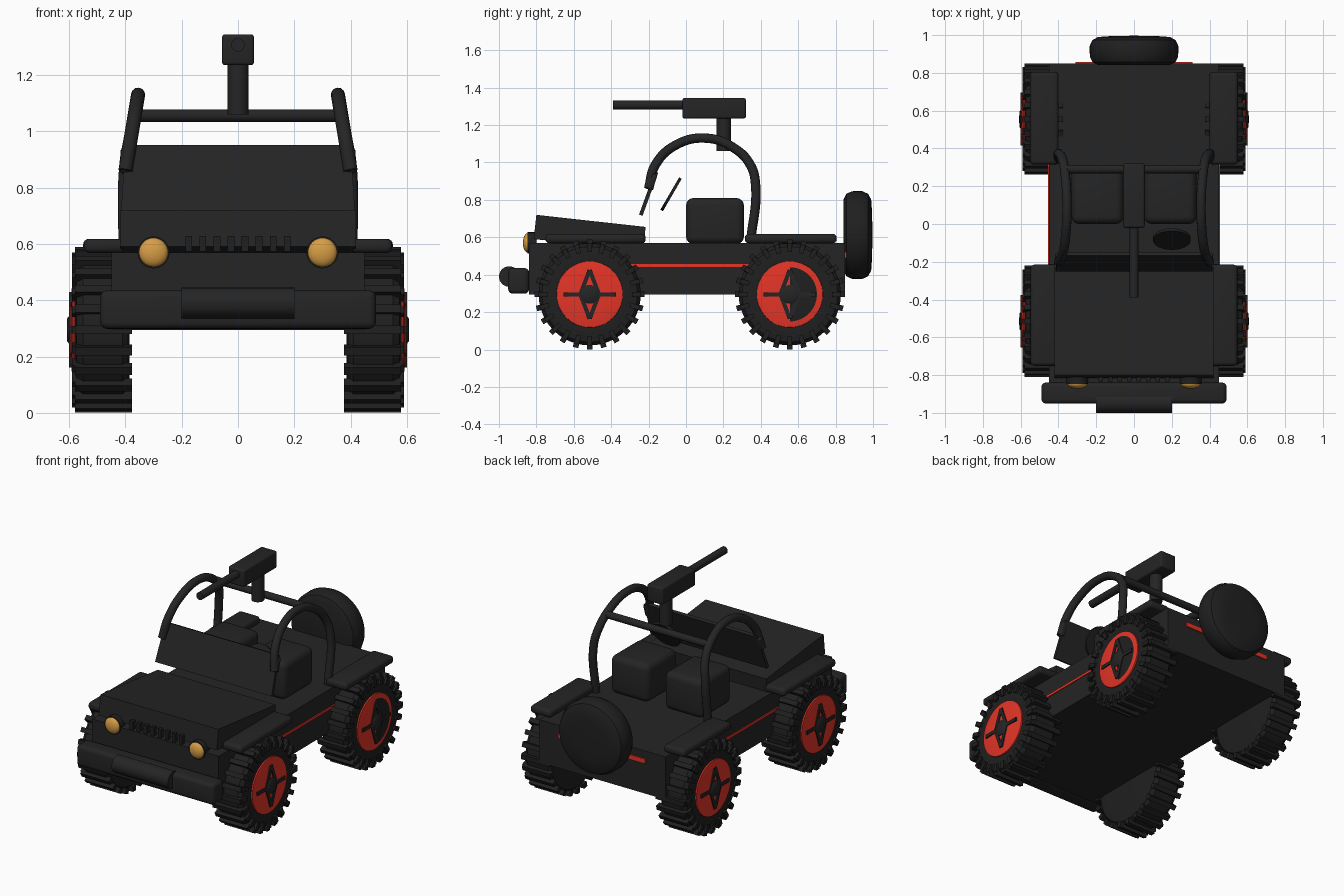
import bpy, bmesh, math
from mathutils import Vector, Matrix

cube = bpy.data.objects.get("Cube")
if cube:
    bpy.data.objects.remove(cube, do_unlink=True)


def material(name, rgb):
    m = bpy.data.materials.new(name)
    m.use_nodes = True
    m.diffuse_color = (*rgb, 1)
    m.node_tree.nodes["Principled BSDF"].inputs["Base Color"].default_value = (*rgb, 1)
    return m


PAINT = material("charcoal paint", (0.018, 0.018, 0.018))
RUBBER = material("black rubber", (0.014, 0.014, 0.014))
RED = material("bright red", (0.78, 0.035, 0.02))
AMBER = material("amber lens", (0.68, 0.34, 0.06))


def finish(name, bm, *mats):
    bmesh.ops.recalc_face_normals(bm, faces=bm.faces)
    me = bpy.data.meshes.new(name)
    bm.to_mesh(me)
    bm.free()
    me.shade_smooth()
    me.set_sharp_from_angle(angle=math.radians(35))
    for m in mats:
        me.materials.append(m)
    ob = bpy.data.objects.new(name, me)
    bpy.context.collection.objects.link(ob)
    return ob


def add_box(bm, loc, size, rot=Matrix()):
    mat = Matrix.Translation(loc) @ rot @ Matrix.Diagonal((*size, 1))
    bmesh.ops.create_cube(bm, size=1, matrix=mat)


def box(name, loc, size, mat=PAINT, bevel=0.0, tilt=0.0):
    """Box, optionally rounded, tilted about x in degrees."""
    bm = bmesh.new()
    add_box(bm, loc, size, Matrix.Rotation(math.radians(tilt), 4, "X"))
    if bevel:
        bmesh.ops.bevel(bm, geom=bm.edges[:], offset=bevel, segments=4,
                        profile=0.5, affect="EDGES")
    return finish(name, bm, mat)


def lathe(name, profile, center, axis, *mats, steps=48, rule=None):
    """Spin (radius, distance along axis) pairs around the axis."""
    bm = bmesh.new()
    vs = [bm.verts.new((r, 0, h)) for r, h in profile]
    es = [bm.edges.new(p) for p in zip(vs, vs[1:])]
    bmesh.ops.spin(bm, geom=vs + es, cent=(0, 0, 0), axis=(0, 0, 1),
                   angle=math.tau, steps=steps)
    bmesh.ops.remove_doubles(bm, verts=bm.verts, dist=1e-5)
    turn = Vector((0, 0, 1)).rotation_difference(Vector(axis)).to_matrix().to_4x4()
    bm.transform(Matrix.Translation(center) @ turn)
    if rule:
        for f in bm.faces:
            f.material_index = rule(f.calc_center_median() - Vector(center))
    return finish(name, bm, *mats)


def rod(name, a, b, r, mat=PAINT):
    a, b = Vector(a), Vector(b)
    h = (b - a).length
    return lathe(name, [(0, 0), (r, 0), (r, h), (0, h)], a, (b - a).normalized(),
                 mat, steps=24)


# Body, hood, windshield
box("body", (0, 0.005, 0.432), (0.9, 1.69, 0.275))
box("hood", (0, -0.515, 0.623), (0.84, 0.588, 0.13), tilt=-6.3)
shield = box("windshield", (0, -0.2, 0.833), (0.83, 0.02, 0.245), tilt=-20)
for v in shield.data.vertices:
    if v.co.z > 0.83:
        v.co.x *= 0.965

# Front bumper and winch
box("front_bumper", (0, -0.895, 0.367), (0.98, 0.112, 0.137), bevel=0.025)
rod("winch_drum", (-0.2, -0.945, 0.39), (0.2, -0.945, 0.39), 0.055)

# Grille
bm = bmesh.new()
for i in range(8):
    add_box(bm, (-0.175 + 0.05 * i, -0.822, 0.6), (0.024, 0.025, 0.055))
finish("grille_bars", bm, RUBBER)

# Stripe on the tail panel
box("rear_stripe", (0, 0.852, 0.505), (0.62, 0.012, 0.03), RED)


def make_wheel(end, side, y):
    """Tire, lugs, rim, spokes and hub of one wheel."""
    tag = f"{end}_{'left' if side > 0 else 'right'}"
    c, axis = (0, y, 0.295), (side, 0, 0)
    lathe(tag + "_tire", [(0, 0.385), (0.22, 0.385), (0.255, 0.39), (0.273, 0.41),
                          (0.273, 0.55), (0.255, 0.573), (0.21, 0.58), (0.18, 0.578),
                          (0, 0.57)], c, axis, RUBBER)
    bm = bmesh.new()
    for i in range(24):
        rot = Matrix.Rotation(math.tau * i / 24, 4, "X")
        at = Matrix.Translation(c) @ rot
        add_box(bm, at @ Vector((side * 0.478, 0, 0.277)), (0.203, 0.03, 0.034), rot)
        add_box(bm, at @ Vector((side * 0.577, 0, 0.25)), (0.026, 0.026, 0.05), rot)
    finish(tag + "_lugs", bm, RUBBER)

    # The rear left rim is partly blackened
    def rule(p):
        r = math.hypot(p.y, p.z)
        return int(end == "rear" and side > 0 and p.y > 0 and r < 0.145)
    lathe(tag + "_rim", [(0.178, 0.57), (0.176, 0.586), (0.145, 0.591), (0.1, 0.594),
                         (0.05, 0.596), (0, 0.596)], c, axis, RED, RUBBER, rule=rule)
    bm = bmesh.new()
    tips = [(0, 0.13), (0.05, 0), (0, -0.13), (-0.05, 0)]
    bars = list(zip(tips, tips[1:] + tips[:1])) + [((-0.14, 0), (0.14, 0))]
    for (ay, az), (by, bz) in bars:
        ang = math.atan2(bz - az, by - ay)
        add_box(bm, (side * 0.594, y + (ay + by) / 2, 0.295 + (az + bz) / 2),
                (0.014, math.hypot(by - ay, bz - az), 0.022),
                Matrix.Rotation(ang, 4, "X"))
    finish(tag + "_spokes", bm, PAINT)
    lathe(tag + "_hub", [(0.05, 0.58), (0.05, 0.6), (0.04, 0.607), (0, 0.608)],
          c, axis, PAINT, steps=24)


# Paired parts
for side in (1, -1):
    s = "left" if side > 0 else "right"
    make_wheel("front", side, -0.515)
    make_wheel("rear", side, 0.555)
    box(f"front_fender_{s}", (side * 0.475, -0.483, 0.593), (0.145, 0.535, 0.05),
        bevel=0.02)
    box(f"rear_fender_{s}", (side * 0.475, 0.56, 0.593), (0.15, 0.49, 0.05),
        bevel=0.02)
    box(f"side_stripe_{s}", (side * 0.451, 0.01, 0.45), (0.009, 0.9, 0.016), RED)
    box(f"seat_{s}", (side * 0.193, 0.155, 0.687), (0.275, 0.31, 0.245), bevel=0.04)

    # Headlights
    rod(f"headlight_bezel_{s}", (side * 0.3, -0.8, 0.57), (side * 0.3, -0.848, 0.57),
        0.057, RUBBER)
    dome = [(0.052 * math.cos(t * math.pi / 12), 0.026 * math.sin(t * math.pi / 12))
            for t in range(7)]
    lathe(f"headlight_lens_{s}", dome, (side * 0.3, -0.846, 0.57), (0, -1, 0),
          AMBER, steps=32)

    # Roll bar hoop
    cu = bpy.data.curves.new(f"roll_bar_{s}", "CURVE")
    cu.dimensions = "3D"
    cu.bevel_depth = 0.025
    cu.bevel_resolution = 4
    cu.use_fill_caps = True
    path = [(-0.2, 0.86), (-0.165, 0.985), (-0.06, 1.09), (0.105, 1.13),
            (0.26, 1.075), (0.345, 0.985), (0.372, 0.88), (0.345, 0.57)]
    sp = cu.splines.new("BEZIER")
    sp.bezier_points.add(len(path) - 1)
    for p, (py, pz) in zip(sp.bezier_points, path):
        p.co = (side * (0.4 - 0.045 * max(0, (pz - 0.86) / 0.27)), py, pz)
        p.handle_left_type = p.handle_right_type = "AUTO"
    cu.materials.append(PAINT)
    bpy.context.collection.objects.link(bpy.data.objects.new(f"roll_bar_{s}", cu))
    box(f"roll_bar_foot_{s}", (side * 0.4, -0.18, 0.895), (0.035, 0.03, 0.09),
        bevel=0.01, tilt=-18)

# Steering wheel
n = Vector((0, 0.86, -0.5))
mid = Vector((0.2, -0.08, 0.83))
rod("steering_wheel", mid - n * 0.008, mid + n * 0.008, 0.1, RUBBER)

# Crossbar with the roof-mounted gun
rod("crossbar", (-0.37, 0.29, 1.056), (0.37, 0.29, 1.056), 0.022)
rod("gun_post", (0, 0.202, 1.06), (0, 0.202, 1.25), 0.038)
box("gun_housing", (0, 0.15, 1.29), (0.114, 0.34, 0.11), bevel=0.012)
rod("gun_barrel", (0, 0, 1.307), (0, -0.39, 1.307), 0.024)

# Spare wheel
lathe("spare_wheel", [(0, 0), (0.19, 0), (0.22, 0.015), (0.234, 0.045), (0.235, 0.1),
                      (0.22, 0.132), (0.19, 0.148), (0.12, 0.153), (0, 0.155)],
      (0, 0.842, 0.612), (0, 1, 0), RUBBER)
